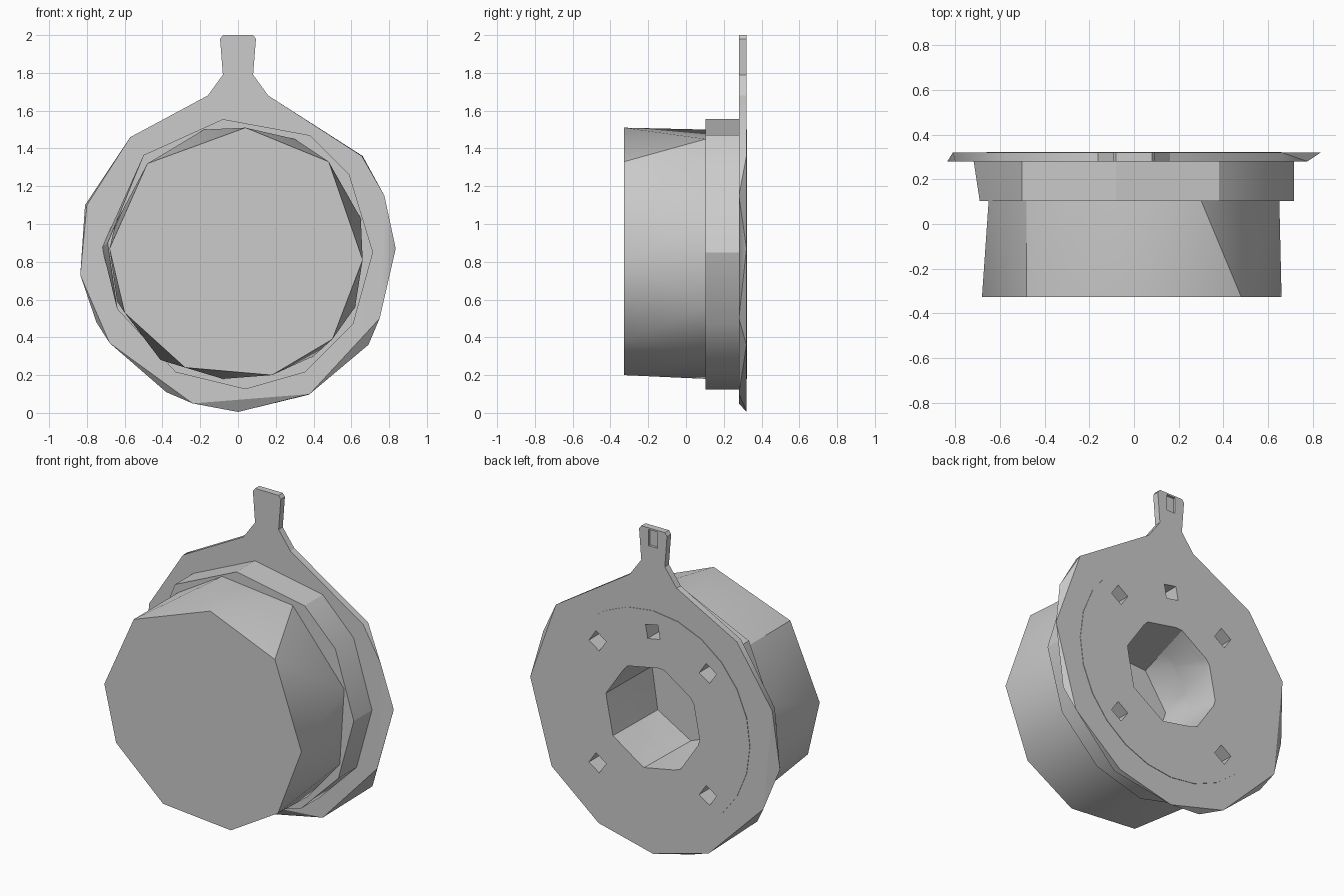
import bpy, bmesh, math

cube = bpy.data.objects.get("Cube")
if cube:
    bpy.data.objects.remove(cube, do_unlink=True)

grey = bpy.data.materials.new("plain_grey")
grey.use_nodes = True
grey.diffuse_color = (0.6, 0.6, 0.6, 1)
grey.node_tree.nodes["Principled BSDF"].inputs["Base Color"].default_value = (0.6, 0.6, 0.6, 1)

CENTRE_Z = 0.84


def finish(name, bm):
    bmesh.ops.recalc_face_normals(bm, faces=bm.faces)
    mesh = bpy.data.meshes.new(name)
    bm.to_mesh(mesh)
    bm.free()
    mesh.materials.append(grey)
    obj = bpy.data.objects.new(name, mesh)
    bpy.context.collection.objects.link(obj)
    return obj


def add_hull(bm, front, y0, back, y1):
    """Faceted solid spanning two (x, z) outlines at different depths."""
    verts = [bm.verts.new((x, y0, z)) for x, z in front]
    verts += [bm.verts.new((x, y1, z)) for x, z in back]
    bmesh.ops.convex_hull(bm, input=verts)
    bmesh.ops.dissolve_limit(bm, angle_limit=0.005, verts=bm.verts, edges=bm.edges)


def hull(name, front, y0, back, y1):
    bm = bmesh.new()
    add_hull(bm, front, y0, back, y1)
    return finish(name, bm)


def ring(radius, sides, turn=0.0, cx=0.0, cz=CENTRE_Z):
    return [(cx + radius * math.cos(turn + math.tau * i / sides),
             cz + radius * math.sin(turn + math.tau * i / sides)) for i in range(sides)]


def cut(obj, cutter):
    mod = obj.modifiers.new("cut", "BOOLEAN")
    mod.operation = "DIFFERENCE"
    mod.solver = "EXACT"
    mod.object = cutter
    graph = bpy.context.evaluated_depsgraph_get()
    mesh = bpy.data.meshes.new_from_object(obj.evaluated_get(graph))
    obj.modifiers.clear()
    obj.data = mesh


# Main drum
drum = hull("drum",
            [(.04, 1.51), (.48, 1.33), (.66, .81), (.5, .39), (.18, .2),
             (-.28, .24), (-.6, .53), (-.68, .87), (-.48, 1.32)], -.327,
            [(-.18, 1.5), (.3, 1.45), (.65, 1.03), (.62, .56), (.4, .3), (-.08, .18),
             (-.41, .28), (-.64, .59), (-.65, 1.0), (-.48, 1.32)], .105)

# Collar behind the drum
collar_rim = [(-.08, 1.555), (.38, 1.47), (.59, 1.26), (.715, .85), (.61, .47),
              (.355, .215), (.04, .125), (-.33, .215), (-.64, .55), (-.5, 1.365)]
collar = hull("collar", collar_rim + [(-.69, .9)], .103, collar_rim + [(-.72, .875)], .3)

# Flange plate with staggered front and back rims
shoulder = [(.16, 1.68), (-.16, 1.68), (-.57, 1.46)]
flange = hull("flange",
              shoulder + [(-.8, 1.1), (-.835, .73), (-.68, .37), (-.24, .05),
                          (.38, .1), (.75, .5), (.775, 1.15), (.655, 1.36)], .28,
              shoulder + [(-.81, 1.1), (-.75, .48), (-.38, .11), (0, .005),
                          (.37, .095), (.69, .36), (.835, .87), (.66, 1.36)], .32)

# Thin cover disc on the back
cover = hull("back_cover", ring(.66, 24), .3, ring(.66, 24), .323)

# Grip tab on top of the flange
half = [(.16, 1.68), (.08, 1.79), (.095, 1.98), (.08, 2.0)]
bm = bmesh.new()
face = bm.faces.new([bm.verts.new((x, .28, z))
                     for x, z in half + [(-x, z) for x, z in reversed(half)]])
side = bmesh.ops.extrude_face_region(bm, geom=[face])["geom"]
bmesh.ops.translate(bm, vec=(0, .04, 0),
                    verts=[v for v in side if isinstance(v, bmesh.types.BMVert)])
tab = finish("grip_tab", bm)

# Notch in the back of the tab
notch_outline = [(-.03, 1.89), (.03, 1.89), (.03, 1.99), (-.03, 1.99)]
notch = hull("notch_cutter", notch_outline, .305, notch_outline, .4)
cut(tab, notch)

# Hub recess and five small pits in the back
recess = hull("recess_cutter", ring(.3, 7, .3), -.08, ring(.33, 8, .2), .4)
pits = []
for step in (1, 2, 3, 5, 7):
    angle = step * math.pi / 4
    outline = ring(.06, 4, angle + .6, .53 * math.cos(angle),
                   CENTRE_Z + .53 * math.sin(angle))
    pits.append(hull("pit_cutter", outline, .2, outline, .4))
for part in (drum, collar, flange, cover):
    cut(part, recess)
    if part is not drum:
        for pit in pits:
            cut(part, pit)
for cutter in [notch, recess] + pits:
    bpy.data.objects.remove(cutter, do_unlink=True)

# Soft shading across shallow facets
bpy.ops.object.select_all(action="DESELECT")
for part in (drum, collar, flange, cover, tab):
    part.select_set(True)
bpy.context.view_layer.objects.active = drum
bpy.ops.object.shade_smooth_by_angle(angle=math.radians(30))
